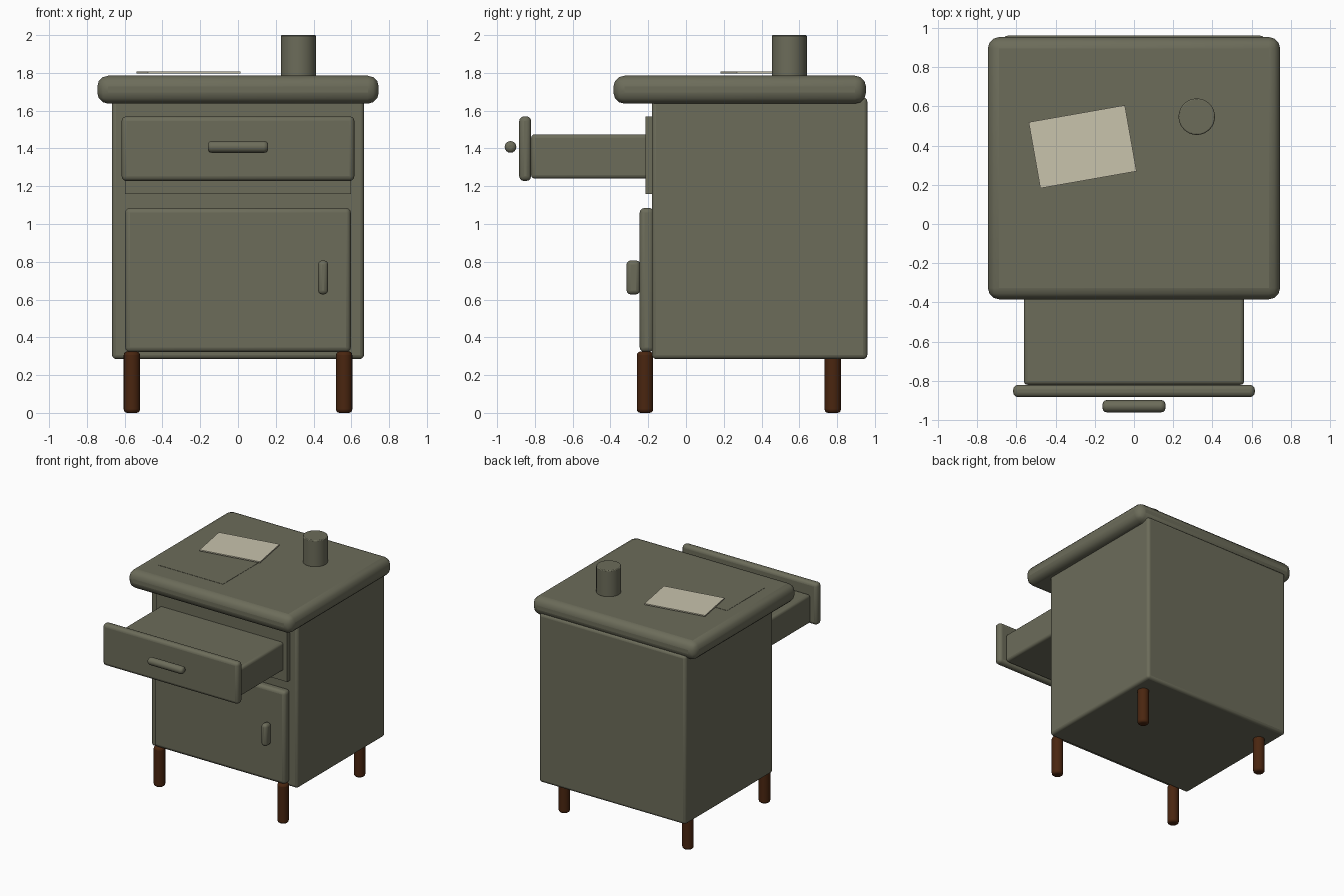
import bpy, math

if "Cube" in bpy.data.objects:
    bpy.data.objects.remove(bpy.data.objects["Cube"])

def material(name, rgb):
    m = bpy.data.materials.new(name)
    m.diffuse_color = (*rgb, 1)
    m.use_nodes = True
    m.node_tree.nodes["Principled BSDF"].inputs["Base Color"].default_value = m.diffuse_color
    return m

olive = material("olive paint", (0.150, 0.150, 0.102))
wood = material("dark wood", (0.068, 0.019, 0.005))
paper = material("paper cream", (0.578, 0.546, 0.413))

def finish(o, name, mat, bevel, segs):
    o.name = name
    o.data.materials.append(mat)
    if bevel:
        b = o.modifiers.new("bevel", 'BEVEL')
        b.width, b.segments = bevel, segs
        b.limit_method = 'ANGLE'
        b.angle_limit = math.radians(50)
        bpy.ops.object.shade_smooth_by_angle(angle=math.radians(40))
    return o

def box(name, x, y, z, mat=olive, bevel=0.0, segs=3, turn=0.0):
    """Box from (min, max) ranges on each axis."""
    bpy.ops.mesh.primitive_cube_add(size=1, location=[sum(r) / 2 for r in (x, y, z)])
    o = bpy.context.object
    o.scale = [r[1] - r[0] for r in (x, y, z)]
    bpy.ops.object.transform_apply(location=False, rotation=False, scale=True)
    o.rotation_euler.z = turn
    return finish(o, name, mat, bevel, segs)

def rod(name, loc, r, length, mat=olive, bevel=0.0, sides=24, rot=(0, 0, 0), segs=3):
    bpy.ops.mesh.primitive_cylinder_add(vertices=sides, radius=r, depth=length,
                                        location=loc, rotation=rot)
    return finish(bpy.context.object, name, mat, bevel, segs)

# Cabinet body and overhanging top
box("cabinet_body", (-0.667, 0.667), (-0.18, 0.96), (0.285, 1.67), bevel=0.022)
box("table_top", (-0.745, 0.745), (-0.384, 0.953), (1.637, 1.785), bevel=0.058)

# Open drawer: frame plate, box, front panel and pull
box("drawer_frame", (-0.597, 0.597), (-0.215, -0.17), (1.16, 1.57))
box("drawer_box", (-0.562, 0.562), (-0.82, -0.15), (1.24, 1.475), bevel=0.02)
box("drawer_front", (-0.616, 0.616), (-0.883, -0.82), (1.228, 1.57), bevel=0.025)
rod("drawer_handle", (0, -0.929, 1.408), 0.031, 0.32, bevel=0.02, sides=16,
    rot=(0, math.pi / 2, 0))

# Door and its pull
box("door", (-0.597, 0.597), (-0.245, -0.17), (0.322, 1.085), bevel=0.025)
box("door_handle", (0.424, 0.477), (-0.315, -0.243), (0.627, 0.807), bevel=0.022)

# Four legs
for side, sx in (("left", -1), ("right", 1)):
    for end, y in (("front", -0.217), ("back", 0.777)):
        rod(f"{end}_{side}_leg", (sx * 0.562, y, 0.1625), 0.043, 0.325, wood, 0.018, 20)

# Things on the top: cup, flat mat and a turned sheet of paper
rod("cup", (0.32, 0.547, 1.89), 0.093, 0.22, bevel=0.006, sides=32, segs=2)
box("desk_mat", (-0.597, -0.012), (-0.178, 0.32), (1.778, 1.787))
box("paper_sheet", (-0.511, -0.013), (0.223, 0.565), (1.797, 1.807), paper,
    turn=math.radians(10))
